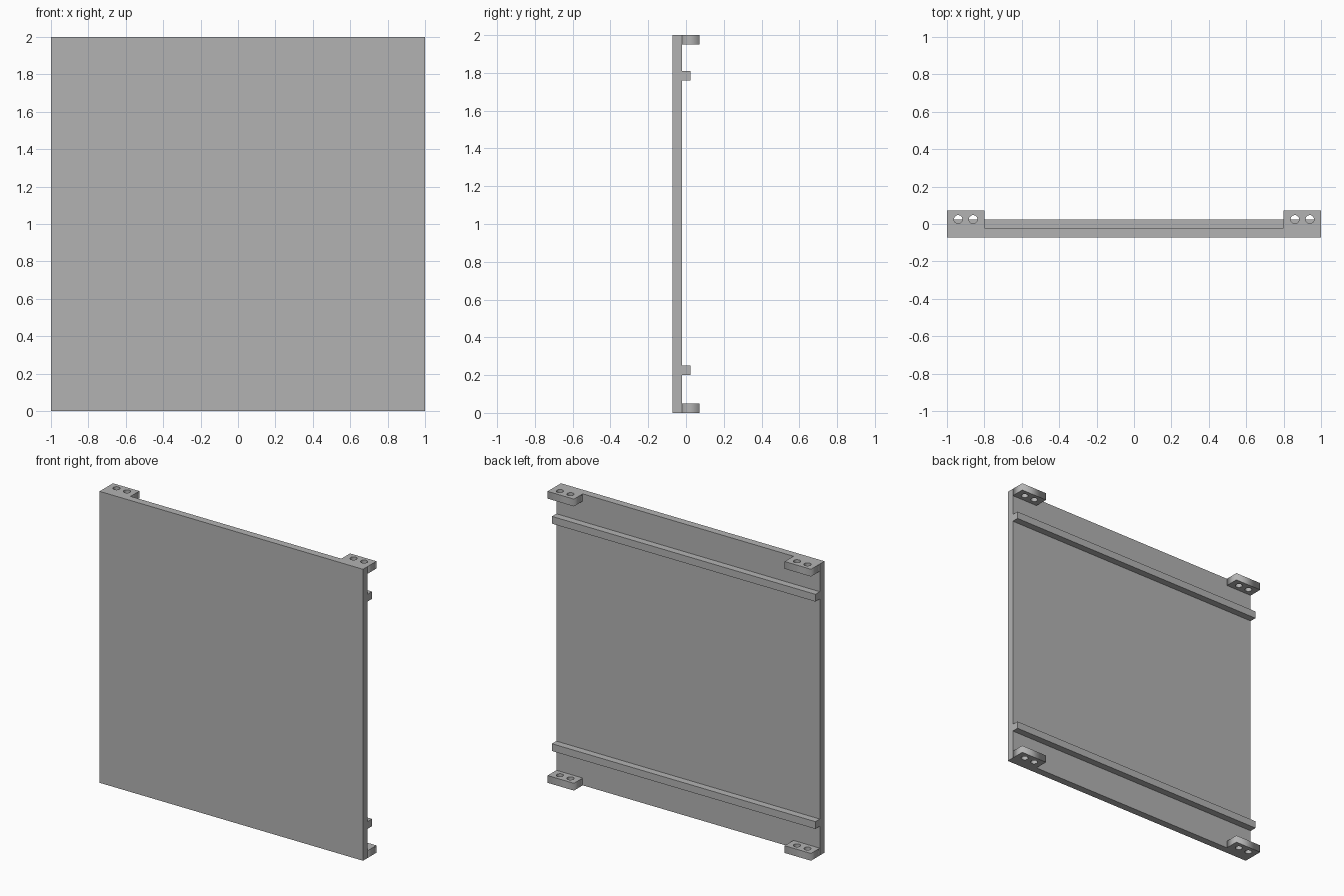
import bpy
from math import cos, sin, pi

cube = bpy.data.objects.get("Cube")
if cube:
    bpy.data.objects.remove(cube, do_unlink=True)

# Single grey material
grey = bpy.data.materials.new("plain grey")
grey.use_nodes = True
colour = (0.45, 0.45, 0.45, 1)
grey.diffuse_color = colour
grey.node_tree.nodes["Principled BSDF"].inputs["Base Color"].default_value = colour

# Shared depths and thickness
FRONT, FACE, RAIL_BACK, BACK = -0.0725, -0.0225, 0.025, 0.0725
THICK = 0.05
HOLE_RADIUS = 0.0225


def box(name, low, high):
    bpy.ops.mesh.primitive_cube_add(
        size=1, location=[(a + b) / 2 for a, b in zip(low, high)])
    ob = bpy.context.object
    ob.name = name
    ob.scale = [b - a for a, b in zip(low, high)]
    bpy.ops.object.transform_apply(location=False, rotation=False, scale=True)
    ob.data.materials.append(grey)
    return ob


def add_outline(curve, points):
    spline = curve.splines.new("POLY")
    spline.points.add(len(points) - 1)
    for p, (x, y) in zip(spline.points, points):
        p.co = (x, y, 0, 1)
    spline.use_cyclic_u = True


def tab(name, side, z):
    # Flat outline with two round holes, extruded to a solid plate
    curve = bpy.data.curves.new(name, "CURVE")
    curve.dimensions = "2D"
    curve.fill_mode = "BOTH"
    curve.extrude = THICK / 2
    inner, outer = side * 0.8, side
    add_outline(curve, [(inner, FACE), (outer, FACE), (outer, BACK), (inner, BACK)])
    for cx in (0.86, 0.94):
        add_outline(curve, [(side * cx + HOLE_RADIUS * cos(2 * pi * i / 32),
                             RAIL_BACK + HOLE_RADIUS * sin(2 * pi * i / 32))
                            for i in range(32)])
    ob = bpy.data.objects.new(name, curve)
    bpy.context.collection.objects.link(ob)
    ob.location.z = z
    curve.materials.append(grey)
    bpy.ops.object.select_all(action="DESELECT")
    ob.select_set(True)
    bpy.context.view_layer.objects.active = ob
    bpy.ops.object.convert(target="MESH")


# Main panel
box("panel", (-1, FRONT, 0), (1, FACE, 2))

# Horizontal rails across the back
for level, z in (("lower", 0.2), ("upper", 1.76)):
    box(level + "_rail", (-1, FACE, z), (1, RAIL_BACK, z + THICK))

# Drilled mounting tabs at the four corners
for level, z in (("lower", THICK / 2), ("upper", 2 - THICK / 2)):
    for label, side in (("left", 1), ("right", -1)):
        tab(f"{level}_{label}_tab", side, z)
